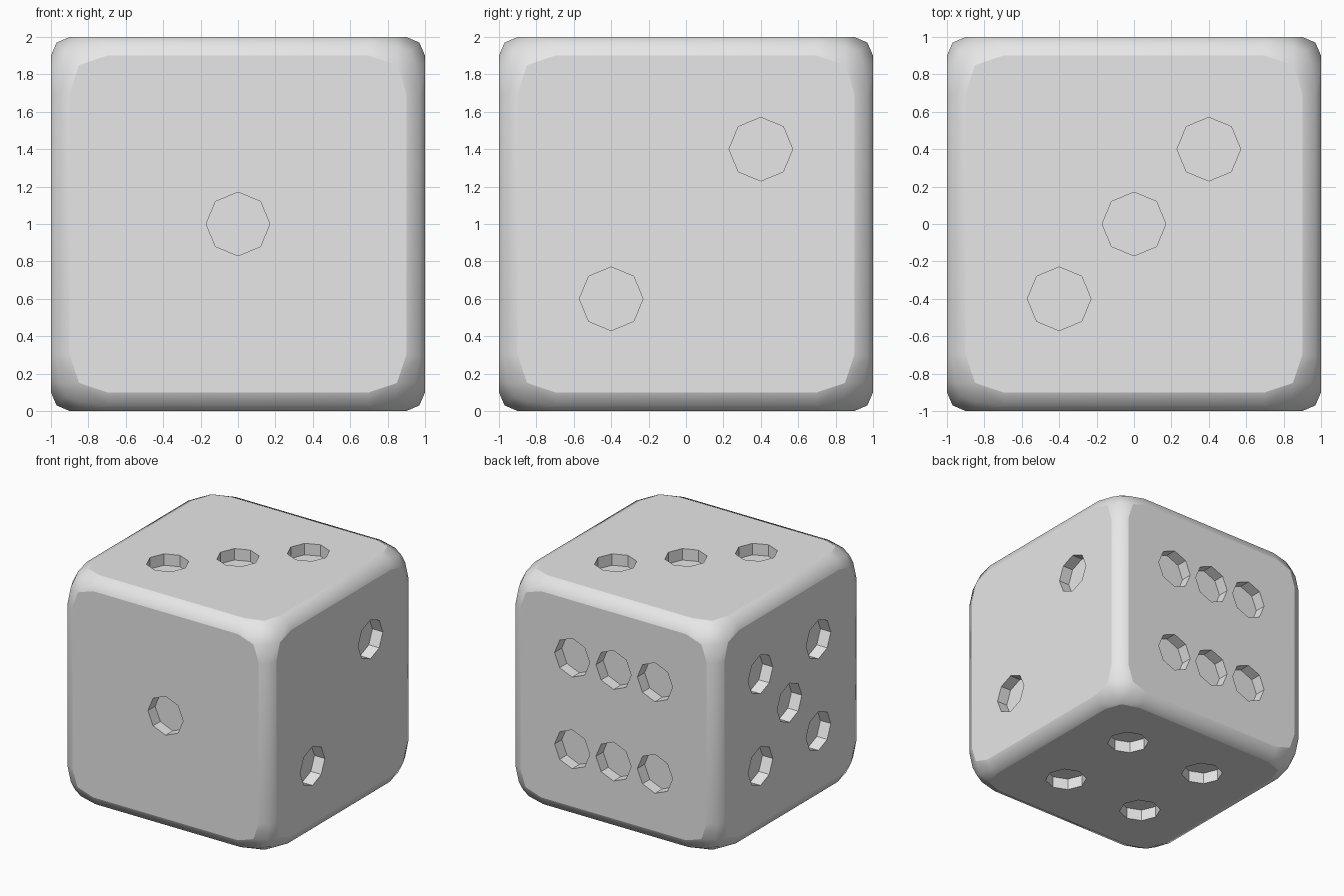
import bpy, bmesh
from itertools import permutations, product
from mathutils import Vector, Matrix

cube = bpy.data.objects.get("Cube")
if cube:
    bpy.data.objects.remove(cube, do_unlink=True)

LIFT = Vector((0, 0, 1))
PIP_RADIUS, PIP_DEPTH, STEP = 0.17, 0.1, 0.4

# Ivory grey body colour
grey = bpy.data.materials.new("light_grey")
grey.use_nodes = True
grey.diffuse_color = (0.8, 0.8, 0.8, 1)
grey.node_tree.nodes["Principled BSDF"].inputs["Base Color"].default_value = (0.8, 0.8, 0.8, 1)


def make_object(name, bm):
    mesh = bpy.data.meshes.new(name)
    bm.to_mesh(mesh)
    bm.free()
    mesh.materials.append(grey)
    obj = bpy.data.objects.new(name, mesh)
    bpy.context.collection.objects.link(obj)
    return obj


# Body: one rounded corner mirrored to all eight, wrapped in a hull
corner_profile = [
    (0.7, 0.9, 1),        # ends of the straight edge strips
    (0.7, 0.97, 0.97),    # middle of the edge rounding
    (0.85, 0.85, 1),      # corner of the flat side
    (0.85, 0.95, 0.95),   # edge rounding turning into the corner
    (0.925, 0.925, 0.925),
]
points = set()
for p in corner_profile:
    for q in permutations(p):
        for s in product((-1, 1), repeat=3):
            points.add(tuple(a * b for a, b in zip(q, s)))

bm = bmesh.new()
for p in sorted(points):
    bm.verts.new(Vector(p) + LIFT)
hull = bmesh.ops.convex_hull(bm, input=bm.verts)
loose = [v for v in bm.verts if not v.link_faces]
bmesh.ops.delete(bm, geom=loose, context='VERTS')
bmesh.ops.dissolve_limit(bm, angle_limit=0.01, verts=bm.verts, edges=bm.edges)
bmesh.ops.recalc_face_normals(bm, faces=bm.faces)
for f in bm.faces:
    # flat sides stay flat, the rounding is smooth
    f.smooth = max(abs(c) for c in f.normal) < 0.999
body = make_object("die_body", bm)

# Pips: spots on each side, in steps along its two other axes
diagonal = [(-1, -1), (1, 1)]
four = list(product((-1, 1), repeat=2))
sides = [
    ((0, -1, 0), [(0, 0)]),
    ((1, 0, 0), diagonal),
    ((0, 0, 1), diagonal + [(0, 0)]),
    ((0, 0, -1), four),
    ((-1, 0, 0), four + [(0, 0)]),
    ((0, 1, 0), list(product((-1, 0, 1), (-1, 1)))),
]
bm = bmesh.new()
for direction, spots in sides:
    normal = Vector(direction)
    u, v = [Vector(a) for a, n in zip(Matrix.Identity(3), normal) if n == 0]
    turn = normal.to_track_quat('Z', 'Y').to_matrix().to_4x4()
    for a, b in spots:
        centre = normal + (u * a + v * b) * STEP + LIFT
        bmesh.ops.create_cone(
            bm, cap_ends=True, segments=8, radius1=PIP_RADIUS, radius2=PIP_RADIUS,
            depth=2 * PIP_DEPTH, matrix=Matrix.Translation(centre) @ turn)
cutter = make_object("pip_cutter", bm)
cutter.hide_render = True

# Cut the pips into the body
cut = body.modifiers.new("pips", 'BOOLEAN')
cut.operation = 'DIFFERENCE'
cut.solver = 'EXACT'
cut.object = cutter
bpy.context.view_layer.objects.active = body
body.select_set(True)
bpy.ops.object.modifier_apply(modifier=cut.name)
bpy.data.objects.remove(cutter, do_unlink=True)
